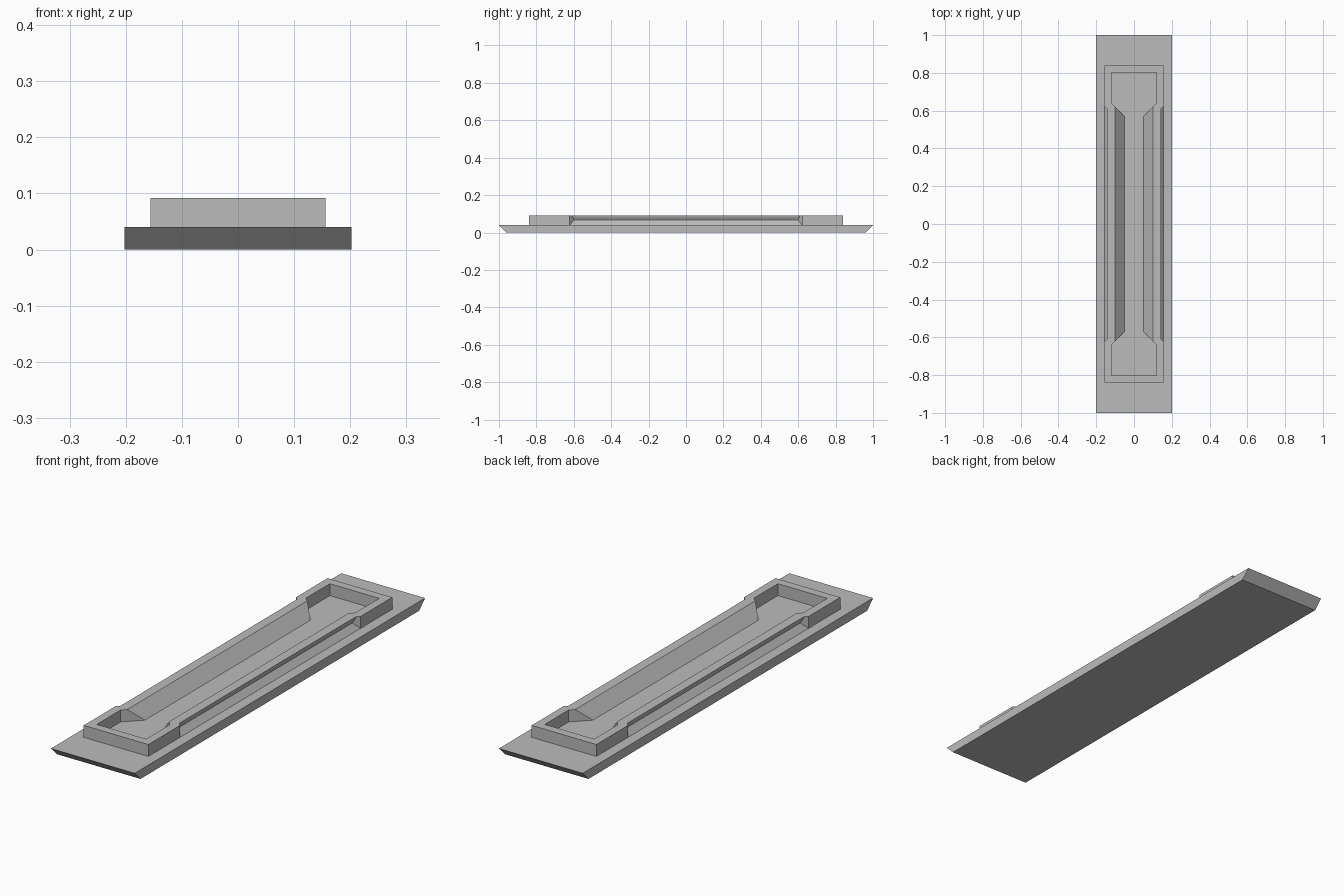
import bpy
import bmesh
from mathutils import Vector

default = bpy.data.objects.get("Cube")
if default:
    bpy.data.objects.remove(default, do_unlink=True)

grey = bpy.data.materials.new("plain grey")
grey.use_nodes = True
colour = (0.5, 0.5, 0.5, 1)
grey.diffuse_color = colour
grey.node_tree.nodes["Principled BSDF"].inputs["Base Color"].default_value = colour


def loft(name, start, end):
    """Solid between two matching outlines."""
    bm = bmesh.new()
    a = [bm.verts.new(Vector(p)) for p in start]
    b = [bm.verts.new(Vector(p)) for p in end]
    bm.faces.new(a)
    bm.faces.new(list(reversed(b)))
    for i in range(len(a)):
        j = (i + 1) % len(a)
        bm.faces.new((a[i], b[i], b[j], a[j]))
    bmesh.ops.recalc_face_normals(bm, faces=bm.faces)
    mesh = bpy.data.meshes.new(name)
    bm.to_mesh(mesh)
    bm.free()
    mesh.materials.append(grey)
    obj = bpy.data.objects.new(name, mesh)
    bpy.context.collection.objects.link(obj)
    return obj


BASE_TOP, SUNK, TOP = 0.04, 0.03, 0.092

# Base slab with undercut ends
half_width = 0.202
side = [(-0.96, 0), (0.96, 0), (1, BASE_TOP), (-1, BASE_TOP)]
loft("base_slab",
     [(-half_width, y, z) for y, z in side],
     [(half_width, y, z) for y, z in side])

# U-shaped end walls, with angled leg tips beside the rails
half_u = [(0.156, 0.84), (0.156, 0.622), (0.132, 0.598),
          (0.119, 0.639), (0.119, 0.803)]
outline = half_u + [(-x, y) for x, y in reversed(half_u)]
for name, s in (("back_end_wall", 1), ("front_end_wall", -1)):
    loft(name,
         [(x, s * y, SUNK) for x, y in outline],
         [(x, s * y, TOP) for x, y in outline])

# Side rails: sloped inside, grooved outside, mitred at both ends
rail = [(0.05, SUNK), (0.05, BASE_TOP), (0.1, TOP), (0.142, TOP),
        (0.142, 0.086), (0.132, 0.066), (0.156, BASE_TOP), (0.156, SUNK)]
for name, s in (("left_rail", 1), ("right_rail", -1)):
    loft(name,
         [(s * x, -0.52 - x, z) for x, z in rail],
         [(s * x, 0.52 + x, z) for x, z in rail])
